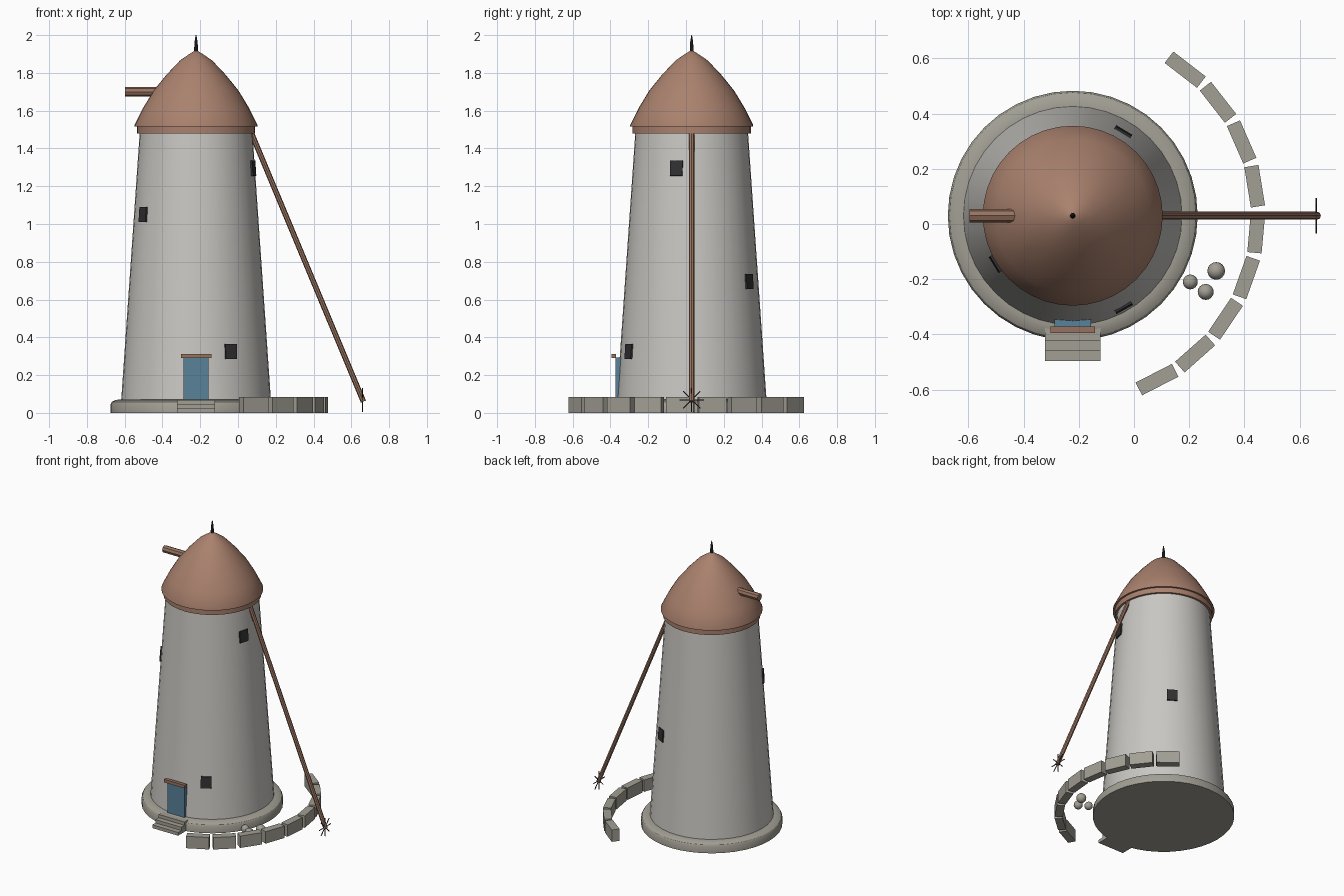
import bpy, bmesh
from math import sin, cos, pi, radians, atan2
from mathutils import Vector, Matrix

if "Cube" in bpy.data.objects:
    bpy.data.objects.remove(bpy.data.objects["Cube"], do_unlink=True)

CX, CY = -0.222, 0.03          # tower axis
BASE_R, TOP_R, BASE_Z, TOP_Z = 0.397, 0.298, 0.06, 1.49


def material(name, rgb):
    m = bpy.data.materials.new(name)
    m.use_nodes = True
    col = (*rgb, 1)
    m.diffuse_color = col
    m.node_tree.nodes["Principled BSDF"].inputs["Base Color"].default_value = col
    return m


WALL = material("whitewash grey", (0.58, 0.57, 0.54))
STONE = material("stone", (0.36, 0.345, 0.295))
CAP = material("cap brown", (0.40, 0.22, 0.155))
WOOD = material("timber", (0.31, 0.17, 0.115))
BLUE = material("door blue", (0.10, 0.22, 0.32))
DARK = material("dark iron", (0.03, 0.03, 0.032))


def finish(name, bm, mat, smooth=False):
    bmesh.ops.recalc_face_normals(bm, faces=bm.faces)
    me = bpy.data.meshes.new(name)
    bm.to_mesh(me)
    bm.free()
    ob = bpy.data.objects.new(name, me)
    bpy.context.collection.objects.link(ob)
    me.materials.append(mat)
    if smooth:
        bpy.ops.object.select_all(action='DESELECT')
        ob.select_set(True)
        bpy.context.view_layer.objects.active = ob
        bpy.ops.object.shade_smooth_by_angle(angle=radians(32))
    return ob


def lathe(name, profile, mat, sides=40):
    """Turn an (r, z) profile around the tower axis, closing both ends."""
    bm = bmesh.new()
    rings = [[bm.verts.new((CX + r * cos(2 * pi * i / sides),
                            CY + r * sin(2 * pi * i / sides), z))
              for i in range(sides)] for r, z in profile]
    for a, b in zip(rings, rings[1:]):
        for i in range(sides):
            j = (i + 1) % sides
            bm.faces.new((a[i], a[j], b[j], b[i]))
    bm.faces.new(rings[0])
    bm.faces.new(rings[-1])
    return finish(name, bm, mat, True)


def add_box(bm, size, matrix):
    bmesh.ops.create_cube(bm, size=1, matrix=matrix @ Matrix.Diagonal((*size, 1)))


def box(name, lo, hi, mat):
    lo, hi = Vector(lo), Vector(hi)
    bm = bmesh.new()
    add_box(bm, hi - lo, Matrix.Translation((lo + hi) / 2))
    return finish(name, bm, mat)


def add_rod(bm, a, b, r, sides=8):
    a, b = Vector(a), Vector(b)
    rot = (b - a).to_track_quat('Z', 'Y').to_matrix().to_4x4()
    bmesh.ops.create_cone(bm, cap_ends=True, segments=sides, radius1=r, radius2=r,
                          depth=(b - a).length,
                          matrix=Matrix.Translation((a + b) / 2) @ rot)


def rod(name, a, b, r, mat, sides=8):
    bm = bmesh.new()
    add_rod(bm, a, b, r, sides)
    return finish(name, bm, mat)


# Plinth, tower and cap
lathe("plinth", [(0.453, 0), (0.453, 0.045), (0.446, 0.058), (0.43, 0.067),
                 (0.405, 0.072), (0.39, 0.072)], STONE)
lathe("tower", [(BASE_R, BASE_Z), (TOP_R, TOP_Z)], WALL)
lathe("cap_curb", [(0.313, 1.478), (0.313, 1.517)], CAP)
lathe("cap", [(0.326, 1.515), (0.326, 1.523), (0.28, 1.615), (0.225, 1.706),
              (0.157, 1.79), (0.085, 1.866), (0.04, 1.897), (0.003, 1.92)], CAP)
lathe("finial", [(0.01, 1.90), (0.01, 1.93), (0.008, 1.965), (0.002, 2.0)], DARK, 10)

# Windshaft through the cap
rod("windshaft", (-0.597, CY, 1.70), (CX, CY, 1.70), 0.025, WOOD)

# Tail pole with a spoked winch wheel at its foot
rod("tail_pole", (0.055, CY, 1.52), (0.664, CY, 0.06), 0.0145, WOOD)
bm = bmesh.new()
for k in range(4):
    d = Vector((0, cos(k * pi / 4), sin(k * pi / 4))) * 0.064
    hub = Vector((0.66, CY, 0.069))
    add_rod(bm, hub - d, hub + d, 0.003, 6)
finish("winch_spokes", bm, DARK)

# Windows leaning with the wall: (bearing in degrees, height)
slope = atan2(BASE_R - TOP_R, TOP_Z - BASE_Z)
for n, (deg, z) in enumerate([(212, 1.05), (-61, 0.325), (-15, 1.295), (59, 0.695)]):
    r = BASE_R + (TOP_R - BASE_R) * (z - BASE_Z) / (TOP_Z - BASE_Z)
    mat = (Matrix.Translation((CX, CY, z)) @ Matrix.Rotation(radians(deg), 4, 'Z')
           @ Matrix.Translation((r, 0, 0)) @ Matrix.Rotation(-slope, 4, 'Y'))
    bm = bmesh.new()
    add_box(bm, (0.014, 0.068, 0.08), mat)
    finish(f"window_{n + 1}", bm, DARK)

# Door, lintel and steps
box("door", (CX - 0.066, -0.374, 0.065), (CX + 0.066, -0.32, 0.292), BLUE)
box("lintel", (CX - 0.081, -0.395, 0.29), (CX + 0.081, -0.371, 0.312), WOOD)
for k in range(3):
    box(f"step_{k + 1}", (CX - 0.101, -0.496 + 0.036 * k, 0),
        (CX + 0.101, -0.36, 0.023 * (k + 1)), STONE)

# Curved row of wall blocks
for k in range(9):
    a = radians(52.4 - 14.4 * k)
    bm = bmesh.new()
    add_box(bm, (0.052, 0.148, 0.084), Matrix.Translation((CX, CY, 0.042))
            @ Matrix.Rotation(a, 4, 'Z') @ Matrix.Translation((0.668, 0, 0)))
    finish(f"wall_block_{k + 1}", bm, STONE)

# Loose round stones
for n, (x, y, r) in enumerate([(0.204, -0.21, 0.027), (0.26, -0.246, 0.029),
                               (0.298, -0.17, 0.032)]):
    bm = bmesh.new()
    bmesh.ops.create_uvsphere(bm, u_segments=16, v_segments=10, radius=r,
                              matrix=Matrix.Translation((x, y, r)))
    finish(f"round_stone_{n + 1}", bm, STONE, True)
